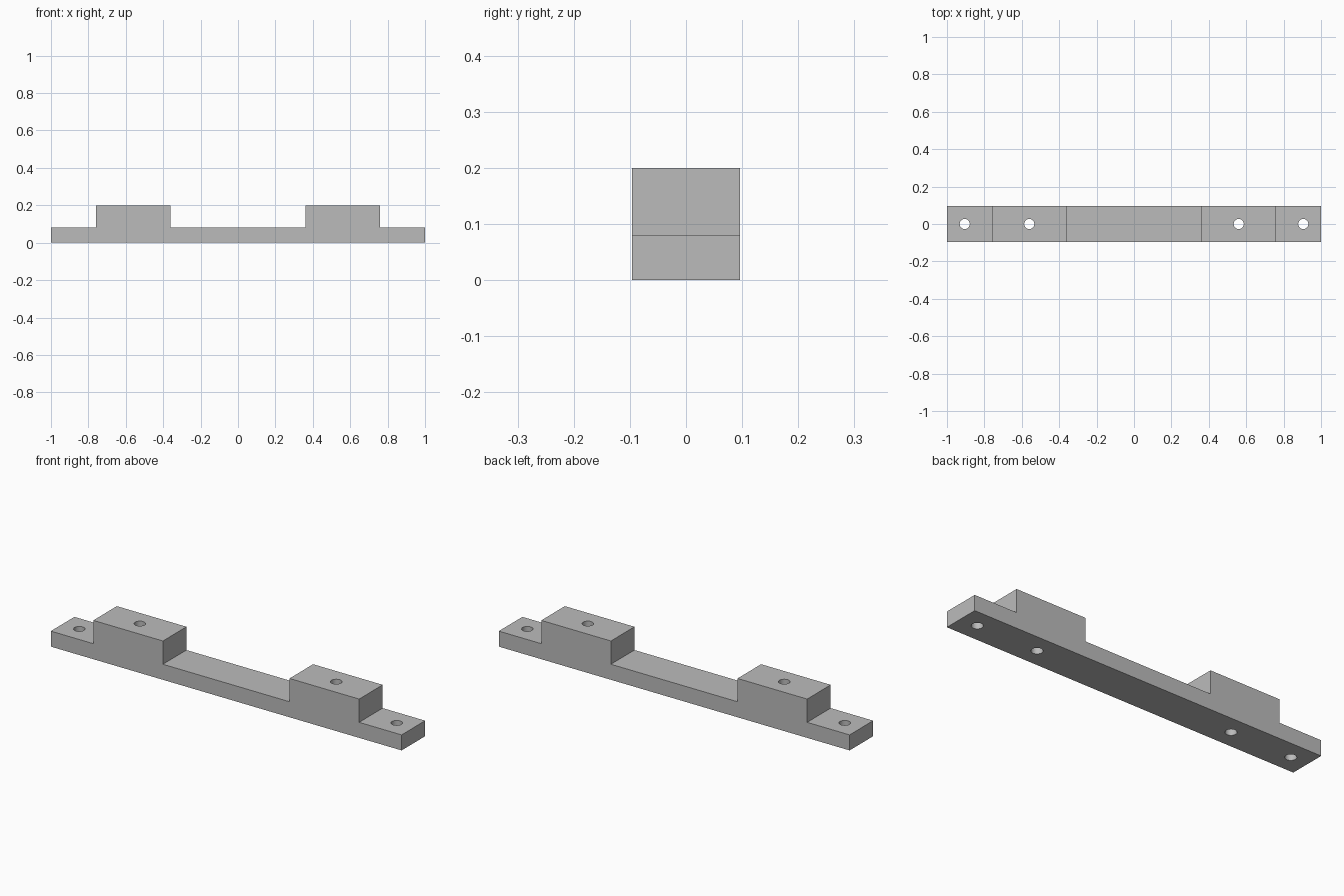
import bpy
import bmesh
from mathutils import Matrix

cube = bpy.data.objects.get("Cube")
if cube:
    bpy.data.objects.remove(cube, do_unlink=True)

HALF_DEPTH = 0.096
BASE_TOP, BLOCK_TOP = 0.08, 0.20
BLOCK_IN, BLOCK_OUT = 0.361, 0.758
HOLE_RADIUS = 0.027
HOLES = (0.56, 0.905)

grey = bpy.data.materials.new("plain_grey")
grey.use_nodes = True
colour = (0.5, 0.5, 0.5, 1)
grey.diffuse_color = colour
grey.node_tree.nodes["Principled BSDF"].inputs["Base Color"].default_value = colour


def make_object(name, bm):
    bmesh.ops.recalc_face_normals(bm, faces=bm.faces)
    mesh = bpy.data.meshes.new(name)
    bm.to_mesh(mesh)
    bm.free()
    mesh.materials.append(grey)
    obj = bpy.data.objects.new(name, mesh)
    bpy.context.collection.objects.link(obj)
    return obj


# Mounting bar: mirrored stepped profile, extruded from front to back
half = [(1, 0), (1, BASE_TOP), (BLOCK_OUT, BASE_TOP), (BLOCK_OUT, BLOCK_TOP),
        (BLOCK_IN, BLOCK_TOP), (BLOCK_IN, BASE_TOP)]
profile = half + [(-x, z) for x, z in reversed(half)]
bm = bmesh.new()
face = bm.faces.new([bm.verts.new((x, -HALF_DEPTH, z)) for x, z in profile])
extruded = bmesh.ops.extrude_face_region(bm, geom=[face])["geom"]
bmesh.ops.translate(bm, vec=(0, 2 * HALF_DEPTH, 0),
                    verts=[v for v in extruded if isinstance(v, bmesh.types.BMVert)])
bar = make_object("mounting_bar", bm)

# Screw holes: one cutter with four upright cylinders
bm = bmesh.new()
for x in HOLES:
    for side in (-1, 1):
        bmesh.ops.create_cone(bm, cap_ends=True, segments=32, radius1=HOLE_RADIUS,
                              radius2=HOLE_RADIUS, depth=0.5,
                              matrix=Matrix.Translation((side * x, 0, 0.1)))
cutter = make_object("hole_cutter", bm)

cut = bar.modifiers.new("screw_holes", "BOOLEAN")
cut.operation = "DIFFERENCE"
cut.solver = "EXACT"
cut.object = cutter

# Apply the cut, remove the cutter and smooth the hole walls
bpy.ops.object.select_all(action="DESELECT")
bar.select_set(True)
bpy.context.view_layer.objects.active = bar
bpy.ops.object.modifier_apply(modifier=cut.name)
bpy.data.objects.remove(cutter, do_unlink=True)
bpy.ops.object.shade_smooth_by_angle()
